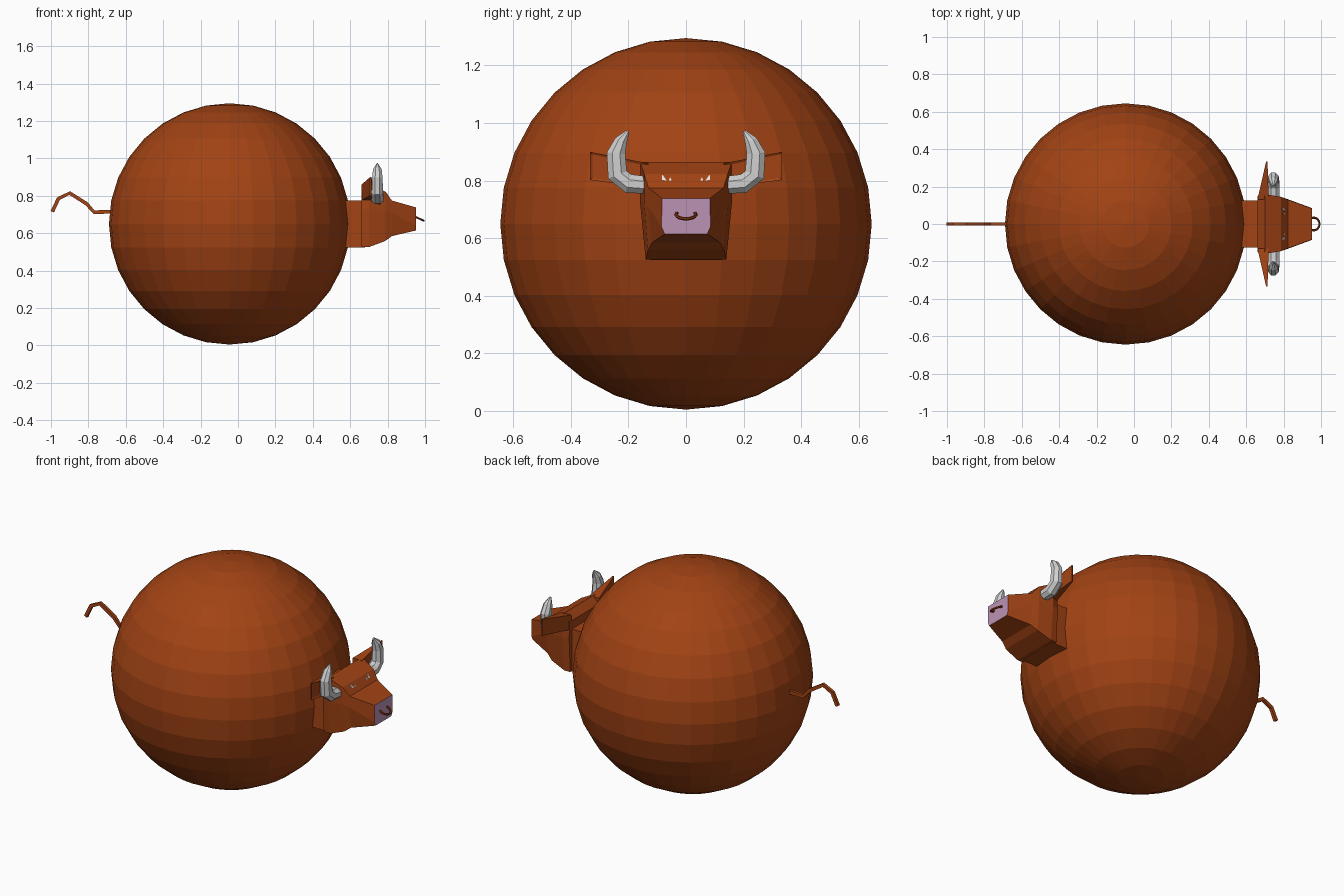
import bpy, bmesh, math
from mathutils import Vector, Matrix

if "Cube" in bpy.data.objects:
    bpy.data.objects.remove(bpy.data.objects["Cube"])


def mat(name, rgb):
    m = bpy.data.materials.new(name)
    m.diffuse_color = (*rgb, 1)
    m.use_nodes = True
    m.node_tree.nodes["Principled BSDF"].inputs["Base Color"].default_value = m.diffuse_color
    return m


BROWN = mat("brown hide", (0.36, 0.056, 0.007))
GREY = mat("horn grey", (0.62, 0.62, 0.62))
PINK = mat("muzzle pink", (0.50, 0.29, 0.46))
WHITE = mat("eye white", (0.9, 0.9, 0.9))
RING = mat("ring brown", (0.24, 0.035, 0.006))


def finish(name, bm, *mats):
    bmesh.ops.recalc_face_normals(bm, faces=bm.faces)
    me = bpy.data.meshes.new(name)
    bm.to_mesh(me)
    bm.free()
    for m in mats:
        me.materials.append(m)
    ob = bpy.data.objects.new(name, me)
    bpy.context.collection.objects.link(ob)
    return ob


def loft(bm, rings):
    """Bridge closed rings of equal length and cap both ends."""
    vs = [[bm.verts.new(p) for p in r] for r in rings]
    n = len(vs[0])
    for a, b in zip(vs, vs[1:]):
        for i in range(n):
            j = (i + 1) % n
            bm.faces.new((a[i], a[j], b[j], b[i]))
    return bm.faces.new(vs[0]), bm.faces.new(vs[-1])


def tube(bm, path, axis, radii, sides):
    """Sweep a section along a planar path; axis is the plane normal."""
    path, axis = [Vector(p) for p in path], Vector(axis)
    rings = []
    for i, p in enumerate(path):
        t = (path[min(i + 1, len(path) - 1)] - path[max(i - 1, 0)]).normalized()
        u = axis.cross(t)
        ra, rb = radii[i]
        rings.append([p + axis * ra * math.cos(a) + u * rb * math.sin(a)
                      for a in (2 * math.pi * (k + 0.5) / sides for k in range(sides))])
    loft(bm, rings)


# Round body
bm = bmesh.new()
bmesh.ops.create_uvsphere(bm, u_segments=32, v_segments=16, radius=0.645,
                          matrix=Matrix.Translation((-0.045, 0, 0.65)))
finish("body", bm, BROWN)

# Neck block
bm = bmesh.new()
bmesh.ops.create_cube(bm, size=1, matrix=Matrix.Translation((0.6, 0, 0.65))
                      @ Matrix.Diagonal((0.16, 0.25, 0.25, 1)))
finish("neck", bm, BROWN)

# Head: x, (half width, z) for top, middle and bottom corners
SECTIONS = [
    (0.66, (0.145, 0.825), (0.150, 0.73), (0.140, 0.526)),
    (0.70, (0.160, 0.865), (0.160, 0.73), (0.140, 0.526)),
    (0.786, (0.145, 0.823), (0.145, 0.72), (0.132, 0.558)),
    (0.823, (0.130, 0.775), (0.132, 0.71), (0.118, 0.585)),
    (0.952, (0.083, 0.738), (0.085, 0.64), (0.074, 0.615)),
]
bm = bmesh.new()
rings = []
for x, *corners in SECTIONS:
    rings.append([(x, w, z) for w, z in corners] + [(x, -w, z) for w, z in reversed(corners)])
_, nose = loft(bm, rings)
nose.material_index = 1
finish("head", bm, BROWN, PINK)

for s, side in ((1, "left"), (-1, "right")):
    # Ear: wedge with an inset front
    bm = bmesh.new()

    def ear_ring(y, x0, x1, z0, z1):
        return [(x0, s * y, z0), (x1, s * y, z0), (x1, s * y, z1), (x0, s * y, z1)]
    loft(bm, [ear_ring(0.13, 0.66, 0.72, 0.775, 0.86),
              ear_ring(0.333, 0.706, 0.714, 0.802, 0.90)])
    bmesh.ops.recalc_face_normals(bm, faces=bm.faces)
    front = max(bm.faces, key=lambda f: f.normal.x)
    bmesh.ops.inset_region(bm, faces=[front], thickness=0.012, depth=-0.005)
    finish(side + "_ear", bm, BROWN)

    # Horn curving out and up
    bm = bmesh.new()
    path = [(0.745, s * y, z) for y, z in
            ((0.12, 0.783), (0.20, 0.790), (0.238, 0.820), (0.243, 0.895),
             (0.226, 0.938), (0.202, 0.972))]
    radii = [(0.036, 0.032), (0.036, 0.036), (0.033, 0.038), (0.030, 0.035),
             (0.025, 0.024), (0.004, 0.006)]
    tube(bm, path, (1, 0, 0), radii, 8)
    finish(side + "_horn", bm, GREY)

    # Eye: two white slivers on the brow
    bm = bmesh.new()
    for tri in (((0.082, 0.822), (0.084, 0.802), (0.068, 0.801)),
                ((0.055, 0.812), (0.050, 0.801), (0.060, 0.800))):
        a = [(0.789 + (0.823 - z) * 0.77, s * y, z) for y, z in tri]
        loft(bm, [a, [(x - 0.005, y, z) for x, y, z in a]])
    finish(side + "_eye", bm, WHITE)

# Nose ring: open loop tilted down in front of the muzzle
bm = bmesh.new()
tilt = math.radians(25)
ring_path = []
for k in range(13):
    a = math.radians(-130 + 260 * k / 12)
    d = 0.034 * math.cos(a)
    ring_path.append((0.961 + d * math.cos(tilt), 0.034 * math.sin(a), 0.682 - d * math.sin(tilt)))
tube(bm, ring_path, (math.sin(tilt), 0, math.cos(tilt)), [(0.006, 0.006)] * 13, 6)
finish("nose_ring", bm, RING)

# Tail: bent square strip
bm = bmesh.new()
tail = [(-0.66, 0, 0.715), (-0.77, 0, 0.713), (-0.81, 0, 0.758), (-0.90, 0, 0.815),
        (-0.96, 0, 0.785), (-0.993, 0, 0.715)]
tube(bm, tail, (0, 1, 0), [(0.012, 0.014)] * 6, 4)
finish("tail", bm, BROWN)
